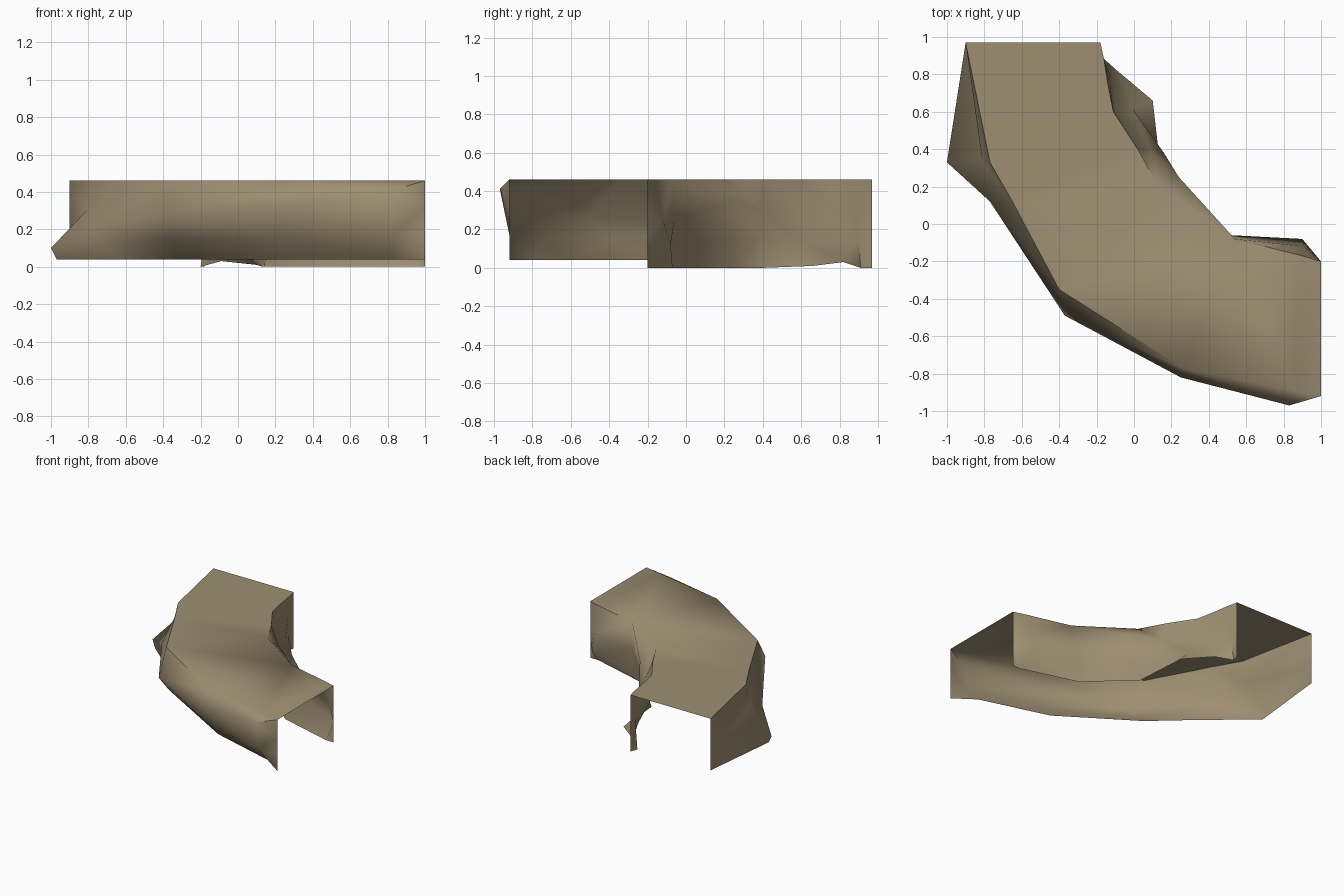
import bpy
import bmesh
import math

if "Cube" in bpy.data.objects:
    bpy.data.objects.remove(bpy.data.objects["Cube"], do_unlink=True)

CROWN = 0.46  # height of the flat top


def make_material(name, color):
    material = bpy.data.materials.new(name)
    material.use_nodes = True
    material.diffuse_color = color
    material.node_tree.nodes["Principled BSDF"].inputs["Base Color"].default_value = color
    return material


def end_post(x, y, foot):
    """Straight vertical section at an open end of a wall."""
    step = (CROWN - foot) / 3
    return [(x, y, CROWN - step * level) for level in range(4)]


def section(top, shoulder, lower, hem):
    """Wall section from the crown edge down to the hem."""
    return [(*top, CROWN), shoulder, lower, hem]


# Outer wall, from the back end round to the left end
outer_sections = [
    end_post(-0.9, 0.97, 0.04),
    section((-0.77, 0.33), (-0.81, 0.33, 0.3), (-1, 0.33, 0.1), (-0.97, 0.32, 0.04)),
    section((-0.65, 0.12), (-0.77, 0.12, 0.21), (-0.73, 0.1, 0.12), (-0.65, 0.05, 0.04)),
    section((-0.4, -0.35), (-0.37, -0.49, 0.27), (-0.35, -0.39, 0.14), (-0.31, -0.26, 0.04)),
    section((0.26, -0.77), (0.25, -0.82, 0.33), (0.26, -0.75, 0.16), (0.27, -0.64, 0.04)),
    section((0.85, -0.89), (0.83, -0.97, 0.41), (0.83, -0.92, 0.17), (0.83, -0.8, 0.04)),
    end_post(1, -0.92, 0.04),
]

# Inner wall, in the same direction, with its flared hems
inner_sections = [
    end_post(-0.18, 0.97, 0),
    section((-0.16, 0.88), (-0.17, 0.89, 0.3), (-0.18, 0.9, 0.15), (-0.2, 0.91, 0)),
    section((-0.14, 0.75), (-0.13, 0.76, 0.3), (-0.12, 0.78, 0.15), (-0.09, 0.82, 0.03)),
    section((-0.11, 0.6), (-0.1, 0.6, 0.25), (-0.01, 0.62, 0.13), (0.1, 0.66, 0.01)),
    section((0.02, 0.4), (0.09, 0.4, 0.3), (0.16, 0.38, 0.15), (0.13, 0.4, 0)),
    section((0.13, 0.2), (0.24, 0.25, 0.35), (0.2, 0.25, 0.15), (0.14, 0.24, 0)),
    section((0.54, -0.08), (0.52, -0.06, 0.25), (0.5, -0.07, 0.12), (0.47, -0.07, 0)),
    section((0.9, -0.17), (0.91, -0.12, 0.25), (0.9, -0.08, 0.12), (0.93, -0.2, 0)),
    end_post(1, -0.2, 0),
]


def add_wall(bm, sections, flip):
    """Join neighbouring sections with quads and return the crown edge."""
    grid = [[bm.verts.new(point) for point in points] for points in sections]
    for a, b in zip(grid, grid[1:]):
        for level in range(len(a) - 1):
            corners = [a[level], a[level + 1], b[level + 1], b[level]]
            bm.faces.new(corners[::-1] if flip else corners)
    return [column[0] for column in grid]


# Open curved cover: two walls joined by a flat top
bm = bmesh.new()
outer_edge = add_wall(bm, outer_sections, False)
inner_edge = add_wall(bm, inner_sections, True)
bm.faces.new(outer_edge + inner_edge[::-1])
bmesh.ops.triangulate(bm, faces=bm.faces[:])

mesh = bpy.data.meshes.new("curved_cover")
bm.to_mesh(mesh)
bm.free()
mesh.materials.append(make_material("sandy_brown", (0.34, 0.275, 0.17, 1)))
cover = bpy.data.objects.new("curved_cover", mesh)
bpy.context.collection.objects.link(cover)

bpy.ops.object.select_all(action="DESELECT")
cover.select_set(True)
bpy.context.view_layer.objects.active = cover
bpy.ops.object.shade_smooth_by_angle(angle=math.radians(60))
